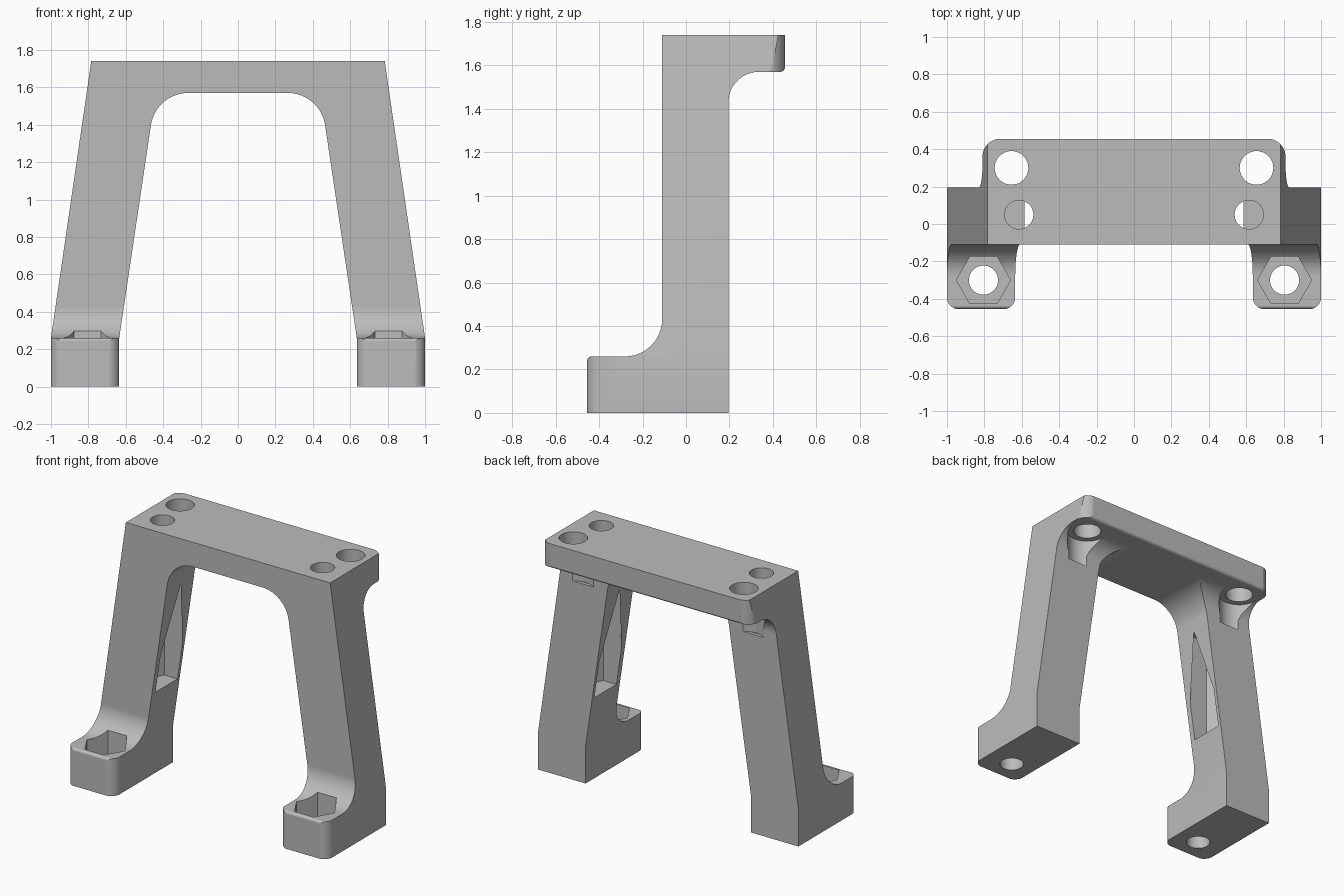
import bpy, bmesh, math
from mathutils import Vector

cube = bpy.data.objects.get("Cube")
if cube:
    bpy.data.objects.remove(cube)

grey = bpy.data.materials.new("plain grey")
grey.use_nodes = True
grey.diffuse_color = (0.5, 0.5, 0.5, 1)
grey.node_tree.nodes["Principled BSDF"].inputs["Base Color"].default_value = (0.5, 0.5, 0.5, 1)


def rounded(corners, steps=10):
    """Outline from (u, v, radius) corners, each corner filleted."""
    out = []
    for i, (u, v, r) in enumerate(corners):
        p = Vector((u, v))
        if r == 0:
            out.append(p)
            continue
        a = (Vector(corners[i - 1][:2]) - p).normalized()
        b = (Vector(corners[(i + 1) % len(corners)][:2]) - p).normalized()
        half = math.acos(a.dot(b)) / 2
        centre = p + (a + b).normalized() * (r / math.sin(half))
        start = p + a * (r / math.tan(half)) - centre
        end = p + b * (r / math.tan(half)) - centre
        for k in range(steps + 1):
            out.append(centre + start.lerp(end, k / steps).normalized() * r)
    return out


def slab(name, outline, lo, hi, place):
    """Closed prism of an outline from lo to hi; place maps (u, v, depth) to xyz."""
    bm = bmesh.new()
    near = [bm.verts.new(place(u, v, lo)) for u, v in outline]
    far = [bm.verts.new(place(u, v, hi)) for u, v in outline]
    bm.faces.new(near[::-1])
    bm.faces.new(far)
    for i in range(len(near)):
        bm.faces.new((near[i - 1], near[i], far[i], far[i - 1]))
    bmesh.ops.recalc_face_normals(bm, faces=bm.faces[:])
    mesh = bpy.data.meshes.new(name)
    bm.to_mesh(mesh)
    bm.free()
    mesh.materials.append(grey)
    obj = bpy.data.objects.new(name, mesh)
    bpy.context.scene.collection.objects.link(obj)
    return obj


def combine(body, tool, operation):
    mod = body.modifiers.new(operation.lower(), "BOOLEAN")
    mod.operation, mod.object, mod.solver = operation, tool, "EXACT"
    bpy.context.view_layer.objects.active = body
    bpy.context.view_layer.update()
    bpy.ops.object.modifier_apply(modifier=mod.name)
    bpy.data.objects.remove(tool)


def mirrored(half):
    return half + [(-u, v, r) for u, v, r in reversed(half)]


def drill(x, y, radius, lo, hi, sides=40):
    ring = [(x + radius * math.cos(math.tau * k / sides),
             y + radius * math.sin(math.tau * k / sides)) for k in range(sides)]
    combine(bracket, slab("drill", ring, lo, hi, lambda u, v, d: (u, v, d)), "DIFFERENCE")


# Splayed arch outline, seen from the front
arch = mirrored([(0.44, 1.57, 0.2), (0.635, 0.26, 0), (0.635, -0.1, 0),
                 (1, -0.1, 0), (1, 0.26, 0), (0.77, 1.84, 0)])
bracket = slab("bracket", rounded(arch), -0.7, 0.7, lambda u, v, d: (u, d, v))

# Side outline with foot, upright and rear flange
side = [(-0.455, 0, 0), (-0.455, 0.26, 0.02), (-0.11, 0.26, 0.17), (-0.11, 1.74, 0),
        (0.455, 1.74, 0), (0.455, 1.57, 0.02), (0.195, 1.57, 0.14), (0.195, 0, 0)]
combine(bracket, slab("side", rounded(side), -1.2, 1.2, lambda u, v, d: (d, u, v)), "INTERSECT")

# Plan outline rounding the foot and flange corners
plan = mirrored([(0.57, -0.12, 0), (0.633, -0.28, 0), (0.633, -0.457, 0.07),
                 (1.002, -0.457, 0.07), (1.002, 0.2, 0), (0.84, 0.2, 0), (0.795, 0.457, 0.1)])
combine(bracket, slab("plan", rounded(plan), -0.2, 2, lambda u, v, d: (u, v, d)), "INTERSECT")

for s in (-1, 1):
    # Foot bolt hole with hexagonal nut pocket
    drill(s * 0.805, -0.3, 0.078, -0.1, 0.5)
    drill(s * 0.805, -0.3, 0.145, 0.1, 0.5, sides=6)
    # Flange bolt hole with clearance below it
    drill(s * 0.655, 0.3, 0.09, 1.3, 1.9)
    drill(s * 0.655, 0.3, 0.132, 1.38, 1.569)
    # Leg bolt hole opening into a hexagonal pocket on the inner side
    drill(s * 0.615, 0.05, 0.077, 1.2, 1.9)
    drill(s * 0.615, 0.05, 0.14, 0.6, 1.38, sides=6)

bpy.ops.object.select_all(action="DESELECT")
bracket.select_set(True)
bpy.context.view_layer.objects.active = bracket
bpy.ops.object.shade_smooth_by_angle(angle=math.radians(25))
weighted = bracket.modifiers.new("even shading", "WEIGHTED_NORMAL")
weighted.keep_sharp = True
